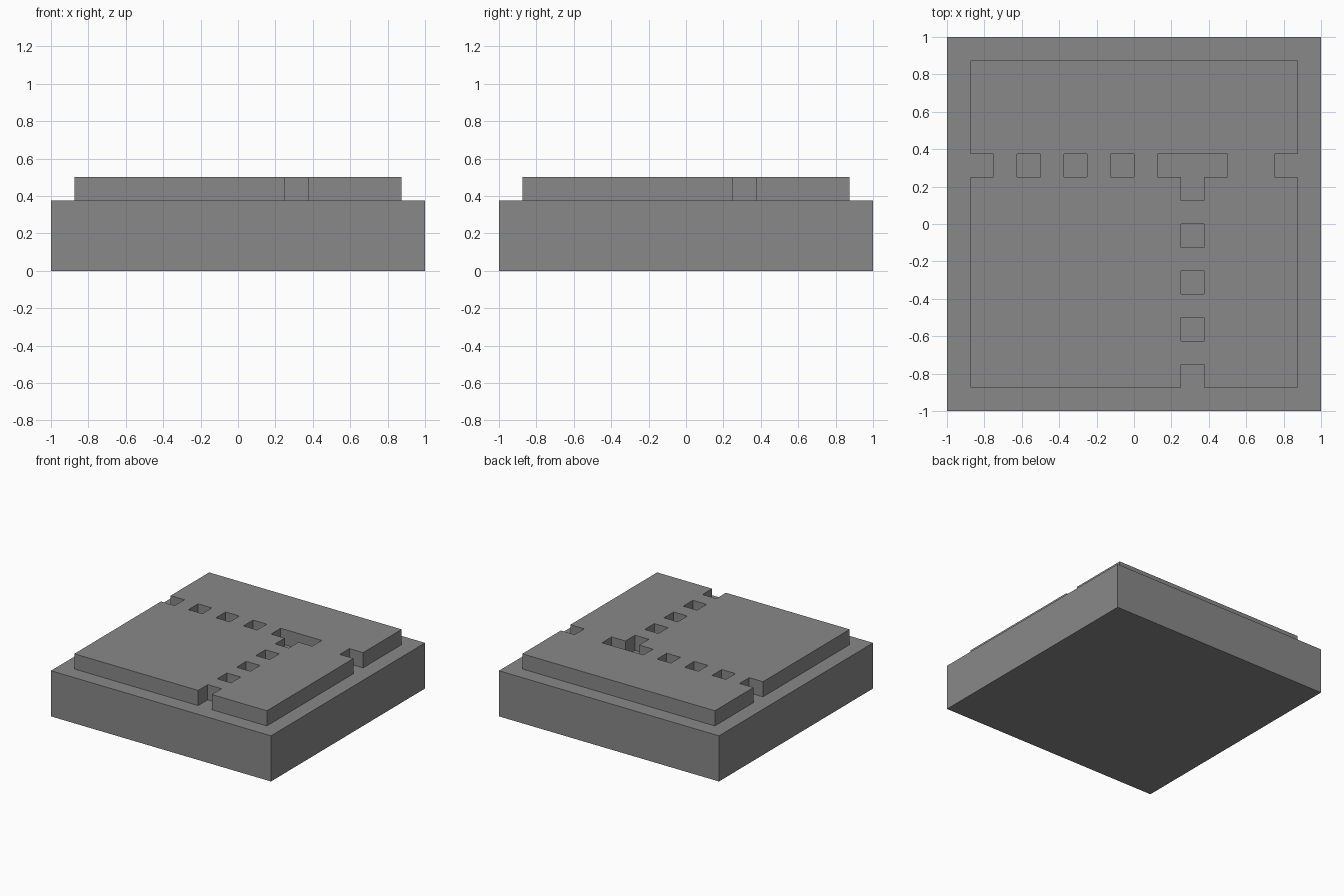
import bpy
import bmesh

if "Cube" in bpy.data.objects:
    bpy.data.objects.remove(bpy.data.objects["Cube"])

CELL = 0.125      # everything sits on a 16 x 16 cell layout
BASE_H = 0.375
TOP_H = 0.5

# Cells left open in the raised plate (column, row counted from front left)
row_gaps = {(c, 10) for c in (1, 3, 5, 7, 9, 10, 11, 14)}
column_gaps = {(10, r) for r in (1, 3, 5, 7, 9)}
gaps = row_gaps | column_gaps


def is_raised(face):
    p = face.calc_center_median()
    c, r = int((p.x + 1) / CELL), int((p.y + 1) / CELL)
    return 1 <= c <= 14 and 1 <= r <= 14 and (c, r) not in gaps


def verts_of(geom):
    return [g for g in geom if isinstance(g, bmesh.types.BMVert)]


bm = bmesh.new()
bmesh.ops.create_grid(bm, x_segments=16, y_segments=16, size=1)
bmesh.ops.translate(bm, verts=bm.verts[:], vec=(0, 0, BASE_H))
raised = [f for f in bm.faces if is_raised(f)]

# Base block: pull the outer border down and close the underside
border = [e for e in bm.edges if e.is_boundary]
res = bmesh.ops.extrude_edge_only(bm, edges=border)
for v in verts_of(res["geom"]):
    v.co.z = 0
bottom = [e for e in bm.edges if all(v.co.z < 0.001 for v in e.verts)]
bmesh.ops.contextual_create(bm, geom=bottom)

# Raised plate with its dashed channels
res = bmesh.ops.extrude_face_region(bm, geom=raised)
for v in verts_of(res["geom"]):
    v.co.z = TOP_H
old = [f for f in raised if f.is_valid and f.calc_center_median().z < TOP_H - 0.01]
if old:
    bmesh.ops.delete(bm, geom=old, context='FACES')
bmesh.ops.recalc_face_normals(bm, faces=bm.faces[:])

mesh = bpy.data.meshes.new("stepped_tile")
bm.to_mesh(mesh)
bm.free()

# Single flat grey
grey = bpy.data.materials.new("mid grey")
grey.diffuse_color = (0.25, 0.25, 0.25, 1)
grey.use_nodes = True
grey.node_tree.nodes["Principled BSDF"].inputs["Base Color"].default_value = grey.diffuse_color
mesh.materials.append(grey)
tile = bpy.data.objects.new("stepped_tile", mesh)
bpy.context.collection.objects.link(tile)
